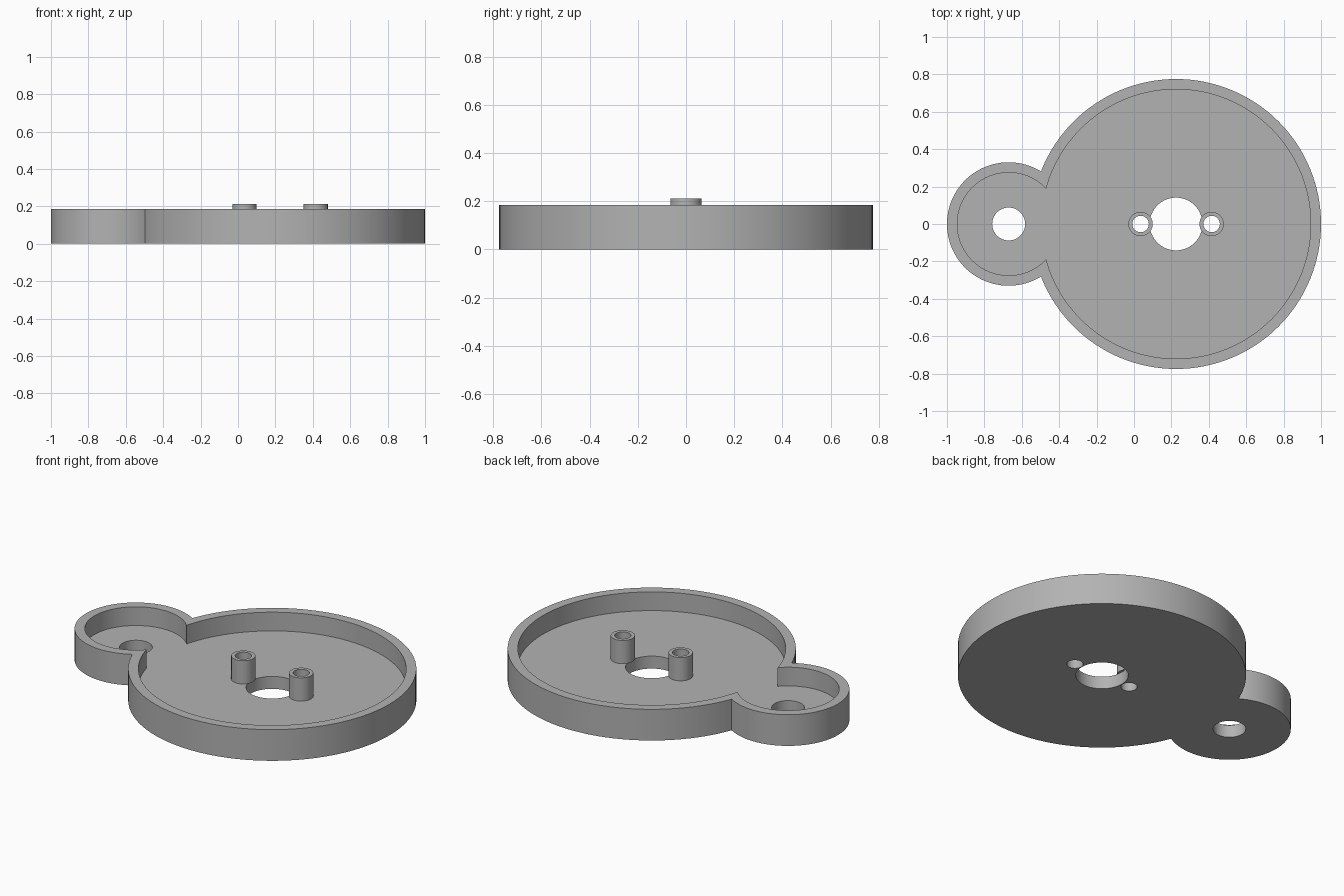
import bpy
import bmesh
from math import radians
from mathutils import Matrix

if "Cube" in bpy.data.objects:
    bpy.data.objects.remove(bpy.data.objects["Cube"], do_unlink=True)

# Main sizes
BIG_X, BIG_R = 0.225, 0.775
SMALL_X, SMALL_R = -0.67, 0.33
WALL, RIM_Z, FLOOR_Z, POST_Z = 0.055, 0.185, 0.074, 0.212
POST_OFFSET, POST_R, BORE_R = 0.19, 0.065, 0.044

grey = bpy.data.materials.new("plain grey")
grey.use_nodes = True
colour = (0.45, 0.45, 0.45, 1)
grey.diffuse_color = colour
grey.node_tree.nodes["Principled BSDF"].inputs["Base Color"].default_value = colour


def cylinder(name, x, radius, z0, z1, segments=128):
    """Upright closed cylinder centred on (x, 0)."""
    bm = bmesh.new()
    bmesh.ops.create_cone(bm, cap_ends=True, segments=segments,
                          radius1=radius, radius2=radius, depth=z1 - z0,
                          matrix=Matrix.Translation((x, 0, (z0 + z1) / 2)))
    mesh = bpy.data.meshes.new(name)
    bm.to_mesh(mesh)
    bm.free()
    mesh.materials.append(grey)
    obj = bpy.data.objects.new(name, mesh)
    bpy.context.collection.objects.link(obj)
    return obj


def combine(target, tool, operation):
    """Apply a boolean and remove its tool."""
    tool.hide_render = True
    mod = target.modifiers.new(operation, 'BOOLEAN')
    mod.operation, mod.object, mod.solver = operation, tool, 'EXACT'
    bpy.context.view_layer.objects.active = target
    bpy.ops.object.modifier_apply(modifier=mod.name)
    bpy.data.objects.remove(tool, do_unlink=True)


def smooth(obj):
    bpy.ops.object.select_all(action='DESELECT')
    obj.select_set(True)
    bpy.context.view_layer.objects.active = obj
    bpy.ops.object.shade_smooth_by_angle(angle=radians(30))


# Tray: two merged discs with one merged pocket
tray = cylinder("tray", BIG_X, BIG_R, 0, RIM_Z)
combine(tray, cylinder("small_disc", SMALL_X, SMALL_R, 0, RIM_Z), 'UNION')
pocket = cylinder("pocket", BIG_X, BIG_R - WALL, FLOOR_Z, RIM_Z + 0.1)
combine(pocket, cylinder("small_pocket", SMALL_X, SMALL_R - WALL,
                         FLOOR_Z, RIM_Z + 0.1), 'UNION')
combine(tray, pocket, 'DIFFERENCE')

# Holes through the floor
posts = {"right_post": BIG_X - POST_OFFSET, "left_post": BIG_X + POST_OFFSET}
holes = [(BIG_X, 0.141), (SMALL_X, 0.088)] + [(x, BORE_R) for x in posts.values()]
for x, radius in holes:
    combine(tray, cylinder("hole", x, radius, -0.1, RIM_Z + 0.1, 64), 'DIFFERENCE')
smooth(tray)

# Hollow posts standing on the floor beside the centre hole
for name, x in posts.items():
    post = cylinder(name, x, POST_R, FLOOR_Z, POST_Z, 64)
    combine(post, cylinder("bore", x, BORE_R, -0.1, POST_Z + 0.1, 64), 'DIFFERENCE')
    smooth(post)
